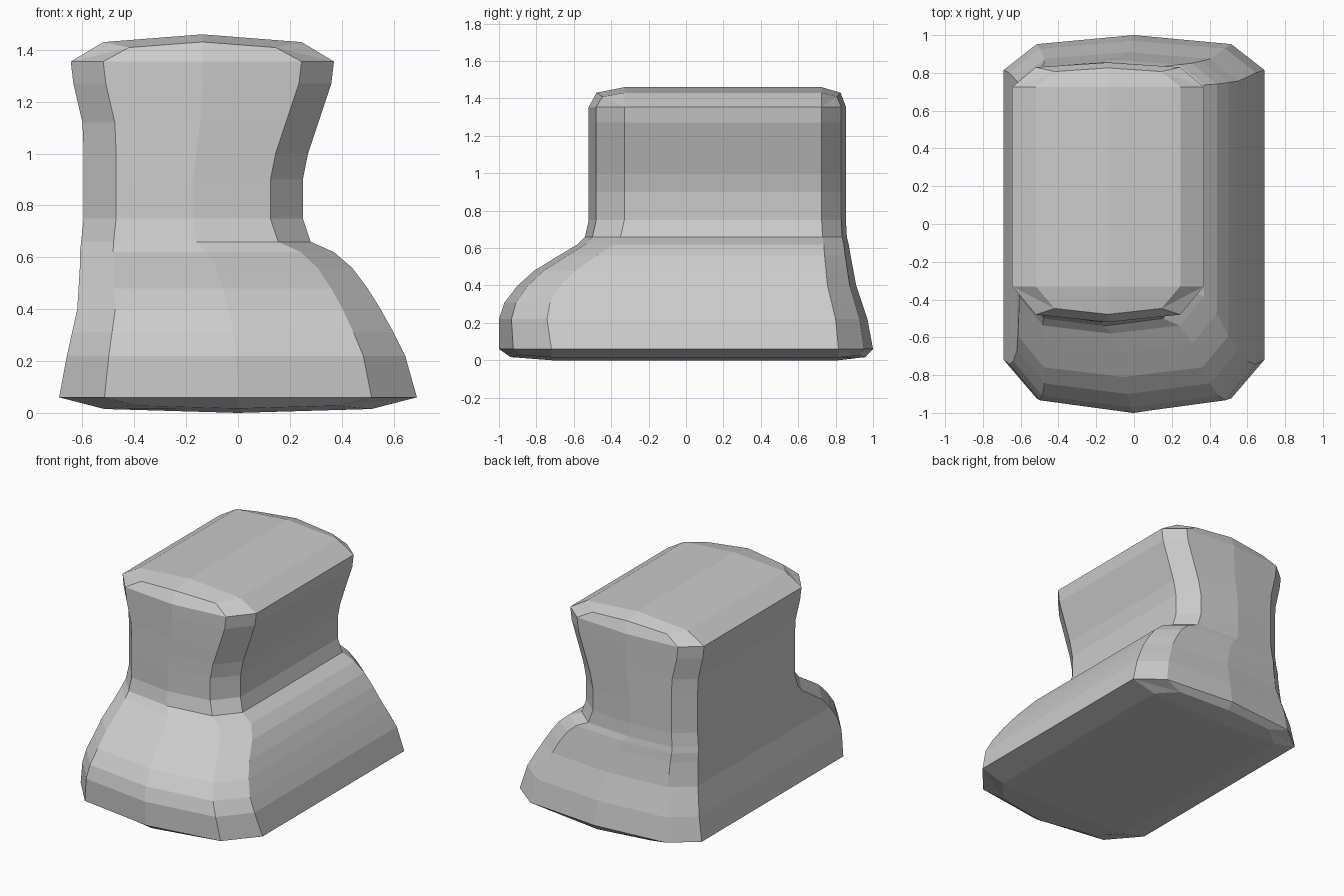
import bpy, bmesh

if "Cube" in bpy.data.objects:
    bpy.data.objects.remove(bpy.data.objects["Cube"])

grey = bpy.data.materials.new("light grey")
grey.use_nodes = True
colour = (0.6, 0.6, 0.6, 1)
grey.diffuse_color = colour
grey.node_tree.nodes["Principled BSDF"].inputs["Base Color"].default_value = colour

# Height, -x side, +x side, front and back of each cross-section
SECTIONS = [
    (0.06, -0.69, 0.69, -1.0, 1.0),
    (0.22, -0.66, 0.645, -1.0, 0.97),
    (0.31, -0.64, 0.60, -0.97, 0.94),
    (0.40, -0.62, 0.55, -0.90, 0.91),
    (0.48, -0.615, 0.50, -0.81, 0.895),
    (0.56, -0.61, 0.44, -0.68, 0.88),
    (0.62, -0.61, 0.37, -0.58, 0.87),
    (0.66, -0.605, 0.28, -0.54, 0.86),
    (0.75, -0.595, 0.25, -0.52, 0.855),
    (0.90, -0.595, 0.25, -0.52, 0.855),
    (1.00, -0.595, 0.27, -0.52, 0.855),
    (1.12, -0.60, 0.31, -0.52, 0.855),
    (1.27, -0.635, 0.36, -0.52, 0.855),
    (1.355, -0.645, 0.37, -0.52, 0.855),
]


def mix(a, b, t):
    return a + (b - a) * t


def section_points(z, left, right, front, back):
    """Ten-sided outline with bevelled corners and pointed ends."""
    t = min(z / 0.66, 1)
    bevel = mix(0.18, 0.125, t)
    mid = (left + right) / 2
    points = []
    for end, sign, corner, side in (
            (front, 1, mix(0.08, 0.04, t), mix(0.29, 0.19, t)),
            (back, -1, mix(0.05, 0.025, t), mix(0.19, 0.13, t))):
        row = [(right, end + sign * side, z),
               (right - bevel, end + sign * corner, z),
               (mid, end, z),
               (left + bevel, end + sign * corner, z),
               (left, end + sign * side, z)]
        points += row if sign > 0 else row[::-1]
    return points


def bridge(bm, a, b):
    n = len(a)
    for i in range(n):
        j = (i + 1) % n
        quad = []
        for v in (a[i], a[j], b[j], b[i]):
            if v not in quad:
                quad.append(v)
        if len(quad) > 2:
            bm.faces.new(quad)


def arched_cap(bm, ring, rise, corner_drop):
    """Close a ring with a lipped edge and a shallow arch running front to back."""
    lip, arch = [], []
    z = ring[0].co.z
    mid = ring[2].co.x
    for i, v in enumerate(ring):
        k = i % 5
        side = ring[i - k + (0 if k < 2 else 4)]
        if k in (0, 4):
            lip.append(v)
            arch.append(v)
            continue
        drop = 0 if k == 2 else corner_drop
        x, y = v.co.x, v.co.y
        lip.append(bm.verts.new((mix(x, mid, 0.26), mix(y, side.co.y, 0.22),
                                 z + (rise - drop) * 0.72)))
        arch.append(bm.verts.new((x, side.co.y, z + rise - drop)))
    bridge(bm, ring, lip)
    bridge(bm, lip, arch)
    for k in range(4):
        bm.faces.new((arch[k], arch[k + 1], arch[8 - k], arch[9 - k]))


# Body: stacked cross-sections, then the arched top and sole
bm = bmesh.new()
rings = [[bm.verts.new(p) for p in section_points(*s)] for s in SECTIONS]
for lower, upper in zip(rings, rings[1:]):
    bridge(bm, lower, upper)
arched_cap(bm, rings[-1], 0.105, 0.03)
arched_cap(bm, rings[0], -0.06, -0.015)
bmesh.ops.recalc_face_normals(bm, faces=bm.faces)

mesh = bpy.data.meshes.new("boot_body")
bm.to_mesh(mesh)
bm.free()
mesh.materials.append(grey)
body = bpy.data.objects.new("boot_body", mesh)
bpy.context.collection.objects.link(body)
